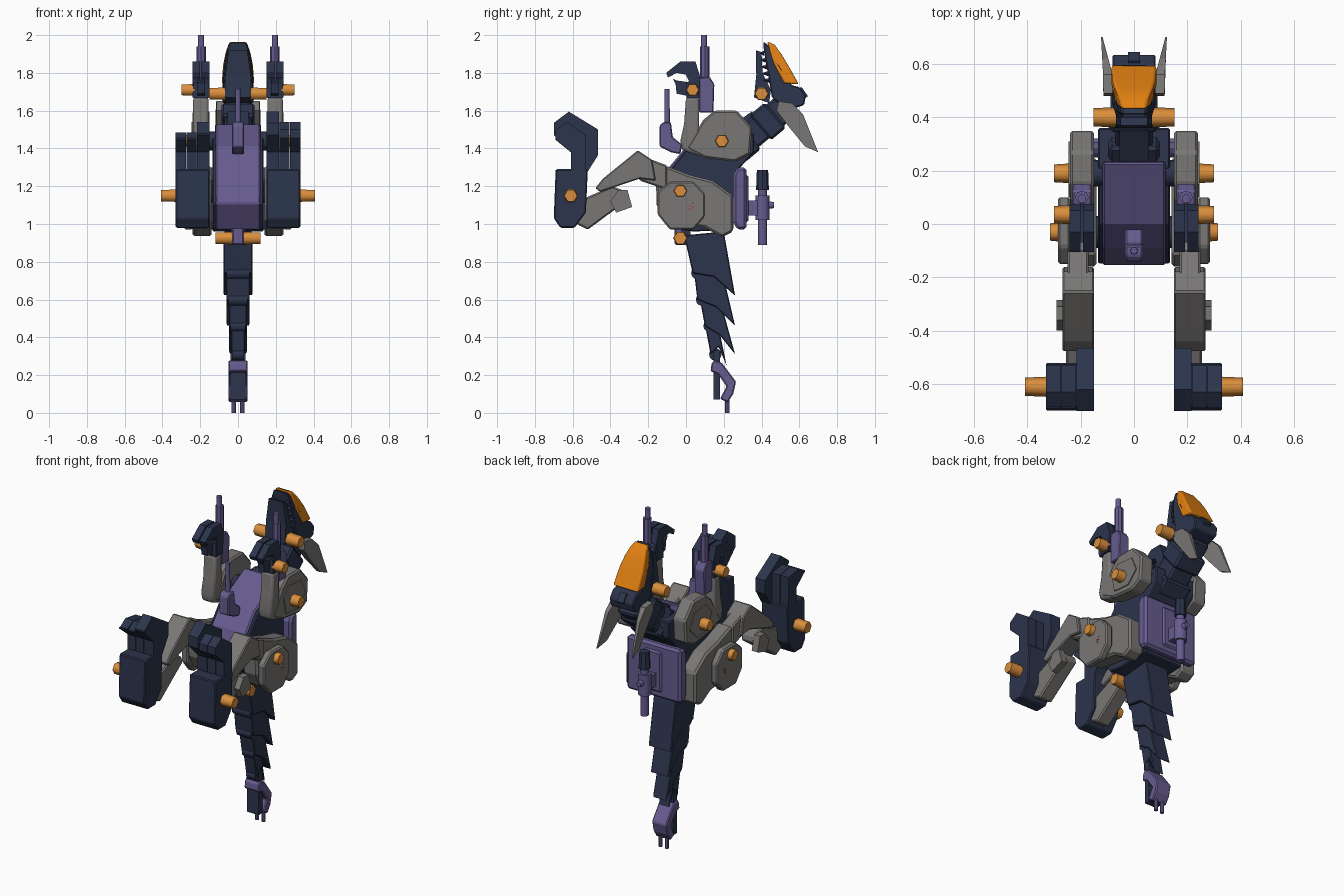
import bpy, bmesh, math
from mathutils import Matrix, Vector


def paint(name, rgb):
    m = bpy.data.materials.new(name)
    m.diffuse_color = (*rgb, 1)
    return m


NAVY = paint("navy", (0.025, 0.035, 0.072))
PURPLE = paint("purple", (0.135, 0.107, 0.280))
GRAY = paint("gray", (0.190, 0.184, 0.178))
ORANGE = paint("pin orange", (0.70, 0.27, 0.045))
CREST = paint("crest orange", (0.75, 0.215, 0.006))
RED = paint("mark red", (0.45, 0.03, 0.03))


def finish(name, bm, mat, mirror=False, bevel=0.0, seg=1, smooth=0):
    bmesh.ops.recalc_face_normals(bm, faces=bm.faces)
    me = bpy.data.meshes.new(name)
    bm.to_mesh(me)
    bm.free()
    me.materials.append(mat)
    ob = bpy.data.objects.new(name, me)
    bpy.context.collection.objects.link(ob)
    if bevel:
        b = ob.modifiers.new("bevel", 'BEVEL')
        b.width, b.segments = bevel, seg
    if mirror:
        ob.modifiers.new("mirror", 'MIRROR')
    if smooth:
        bpy.context.view_layer.objects.active = ob
        ob.select_set(True)
        bpy.ops.object.shade_smooth_by_angle(angle=math.radians(smooth))
        ob.select_set(False)
    return ob


def slab(name, pts, x0, x1, mat, mirror=False, bevel=0.0, width=None, **kw):
    """Side profile (y, z) extruded along x; width(z) optionally scales x."""
    bm = bmesh.new()
    f = bm.faces.new([bm.verts.new((x0, y, z)) for y, z in pts])
    ext = bmesh.ops.extrude_face_region(bm, geom=[f])["geom"]
    for v in ext:
        if isinstance(v, bmesh.types.BMVert):
            v.co.x = x1
    if width:
        for v in bm.verts:
            v.co.x *= width(v.co.z)
    return finish(name, bm, mat, mirror, bevel, **kw)


def box(name, c, size, mat, rx=0.0, mirror=False, bevel=0.0):
    bm = bmesh.new()
    bmesh.ops.create_cube(bm, size=1, matrix=Matrix.Translation(c)
                          @ Matrix.Rotation(rx, 4, 'X') @ Matrix.Diagonal((*size, 1)))
    return finish(name, bm, mat, mirror, bevel)


def rod(name, a, b, r1, r2, mat, n=12, mirror=False, spin=0.0, smooth=None):
    """Cylinder or cone between two points."""
    a, b = Vector(a), Vector(b)
    bm = bmesh.new()
    bmesh.ops.create_cone(bm, cap_ends=True, segments=n, radius1=r1, radius2=r2,
                          depth=(b - a).length, matrix=Matrix.Translation((a + b) / 2)
                          @ (b - a).to_track_quat('Z', 'Y').to_matrix().to_4x4()
                          @ Matrix.Rotation(spin, 4, 'Z'))
    return finish(name, bm, mat, mirror, smooth=smooth or (40 if n > 8 else 0))


# torso
slab("torso", [(0.36, 1.48), (0.22, 1.49), (0.0, 1.39), (-0.08, 1.29), (-0.15, 1.11),
               (-0.05, 0.975), (0.04, 0.96), (0.25, 0.97), (0.27, 1.28), (0.36, 1.38)],
     -0.135, 0.135, NAVY, bevel=0.006)
slab("chest_plate", [(0.23, 1.53), (0.0, 1.41), (-0.09, 1.30), (-0.157, 1.11), (-0.055, 0.97),
                     (0.0, 0.98), (0.1, 1.3), (0.24, 1.45)], -0.118, 0.118, PURPLE, bevel=0.008)
box("pelvis", (0, 0.0, 0.93), (0.08, 0.05, 0.08), NAVY)
box("pelvis_clasp", (0, -0.035, 0.94), (0.062, 0.05, 0.10), PURPLE, bevel=0.006)
slab("back_plate", [(0.25, 1.26), (0.27, 1.30), (0.32, 1.30), (0.32, 0.97), (0.27, 0.97),
                    (0.25, 1.01)], -0.185, 0.185, PURPLE, bevel=0.014)
box("back_ridge", (0, 0.30, 1.135), (0.12, 0.06, 0.25), PURPLE, bevel=0.01)
rod("shoulder_axle", (-0.17, 0.19, 1.44), (0.17, 0.19, 1.44), 0.05, 0.05, NAVY)
rod("hip_axle", (-0.17, -0.03, 1.17), (0.17, -0.03, 1.17), 0.06, 0.06, NAVY)

# back cannon
box("cannon_mount", (0, 0.35, 1.085), (0.05, 0.08, 0.08), PURPLE)
rod("cannon_barrel", (0, 0.405, 0.89), (0, 0.405, 1.20), 0.024, 0.024, PURPLE)
rod("cannon_sleeve", (0, 0.405, 1.02), (0, 0.405, 1.15), 0.038, 0.038, PURPLE)
rod("cannon_muzzle", (0, 0.405, 1.18), (0, 0.405, 1.285), 0.034, 0.030, NAVY, 8)
rod("cannon_knob", (0, 0.42, 1.10), (0, 0.465, 1.10), 0.022, 0.016, PURPLE)

# chest gun
slab("chest_gun", [(-0.14, 1.41), (-0.14, 1.52), (-0.12, 1.54), (-0.08, 1.54), (-0.07, 1.46),
                   (-0.02, 1.42), (-0.03, 1.37), (-0.08, 1.38)], -0.033, 0.033, PURPLE, bevel=0.006)
rod("chest_gun_barrel", (0, -0.10, 1.5), (0, -0.10, 1.715), 0.015, 0.013, PURPLE)

# arms, hands and arm guns
slab("shoulder", [(0.05, 1.48), (0.09, 1.55), (0.15, 1.60), (0.27, 1.60), (0.35, 1.51), (0.34, 1.37),
                  (0.26, 1.33), (0.10, 1.35), (0.0, 1.40)], 0.15, 0.24, GRAY, True, 0.01)
slab("shoulder_cap", [(0.10, 1.48), (0.15, 1.54), (0.27, 1.53), (0.31, 1.44), (0.24, 1.37),
                      (0.12, 1.38)], 0.238, 0.246, GRAY, True)
slab("forearm", [(0.0, 1.67), (0.07, 1.67), (0.07, 1.50), (0.14, 1.39), (0.07, 1.36),
                 (-0.02, 1.39), (-0.03, 1.44), (-0.01, 1.53)], 0.155, 0.238, GRAY, True, 0.015,
     seg=2, smooth=40)
for i, x in enumerate((0.15, 0.20)):
    slab("finger_%d" % i, [(-0.105, 1.80), (-0.03, 1.86), (0.05, 1.86), (0.075, 1.78),
                           (0.065, 1.67), (0.005, 1.67), (0.015, 1.76), (0.0, 1.79),
                           (-0.05, 1.80), (-0.095, 1.775)], x, x + 0.042, NAVY, True)
slab("thumb", [(-0.07, 1.77), (-0.05, 1.76), (0.02, 1.75), (0.05, 1.67), (-0.05, 1.69), (-0.055, 1.74)],
     0.175, 0.215, NAVY, True)
box("palm", (0.195, 0.035, 1.71), (0.085, 0.065, 0.085), NAVY, mirror=True)
slab("arm_gun_grip", [(0.07, 1.59), (0.07, 1.775), (0.125, 1.78), (0.15, 1.74), (0.145, 1.59)],
     0.16, 0.23, PURPLE, True, 0.005)
rod("arm_gun_body", (0.195, 0.10, 1.75), (0.195, 0.10, 1.94), 0.025, 0.025, PURPLE, 8, True)
rod("arm_gun_barrel", (0.195, 0.095, 1.93), (0.195, 0.095, 2.0), 0.016, 0.016, PURPLE, mirror=True)

# hips and legs
slab("hip", [(-0.16, 1.25), (-0.11, 1.31), (0.02, 1.26), (0.14, 1.23), (0.25, 1.15), (0.25, 0.96),
             (0.19, 0.93), (0.10, 0.98), (-0.11, 1.01), (-0.155, 1.10)], 0.14, 0.24, GRAY, True, 0.012)
slab("hip_disc", [(0.10 * r + (-0.025), z) for r, z in
                  ((-1.25, 1.05), (-0.6, 0.97), (0.65, 0.97), (1.25, 1.04), (1.25, 1.16),
                   (0.65, 1.225), (-0.6, 1.225), (-1.25, 1.17))], 0.24, 0.285, GRAY, True, 0.008)
for i, (y, z) in enumerate(((0.02, 1.095), (0.035, 1.11), (0.02, 1.078), (0.035, 1.09))):
    box("hip_mark_%d" % i, (0.284, y, z), (0.006, 0.008, 0.006), RED, mirror=True)
slab("thigh", [(-0.10, 1.18), (-0.10, 1.31), (-0.18, 1.34), (-0.255, 1.39), (-0.29, 1.30),
               (-0.245, 1.23)], 0.17, 0.25, GRAY, True, 0.008)
slab("shin", [(-0.16, 1.23), (-0.18, 1.34), (-0.255, 1.39), (-0.44, 1.24), (-0.48, 1.19),
              (-0.455, 1.17), (-0.245, 1.24)], 0.15, 0.268, GRAY, True, 0.006)
slab("ankle", [(-0.39, 1.20), (-0.31, 1.17), (-0.30, 1.13), (-0.385, 1.07), (-0.52, 0.97),
               (-0.58, 1.0), (-0.53, 1.14)], 0.165, 0.255, GRAY, True, 0.008)
slab("calf_guard", [(-0.40, 1.12), (-0.36, 1.18), (-0.31, 1.18), (-0.285, 1.09), (-0.37, 1.06)],
     0.25, 0.29, GRAY, True)

# feet with hooked toes, the left toes a little lower
slab("foot", [(-0.69, 1.29), (-0.52, 1.29), (-0.53, 1.06), (-0.59, 0.98), (-0.665, 0.98),
              (-0.70, 1.03)], 0.15, 0.33, NAVY, True, 0.006)
INNER = [(-0.70, 1.535), (-0.62, 1.595), (-0.465, 1.50), (-0.465, 1.365), (-0.525, 1.27),
         (-0.61, 1.27), (-0.61, 1.38), (-0.70, 1.47)]
OUTER = [(-0.69, 1.50), (-0.63, 1.54), (-0.53, 1.47), (-0.53, 1.27), (-0.61, 1.27),
         (-0.61, 1.38), (-0.69, 1.455)]
for side, drop in ((1, 0.0), (-1, 0.055)):
    for i, (x0, x1) in enumerate(((0.15, 0.216), (0.219, 0.272), (0.275, 0.33))):
        slab("toe_%d" % i, [(y, z - drop if z > 1.48 else z) for y, z in (OUTER if i else INNER)],
             side * x0, side * x1, NAVY)

# neck: overlapping plates climbing to the head
for i in range(4):
    t = i / 3
    box("neck_%d" % i, (0, 0.30 + 0.20 * t, 1.43 + 0.17 * t),
        (0.19 - 0.04 * (i % 2) - 0.02 * t, 0.105, 0.175 - 0.03 * (i % 2)), NAVY,
        math.radians(40), bevel=0.012)
box("neck_crest", (0, 0.30, 1.525), (0.11, 0.16, 0.06), NAVY, math.radians(35))


# head
def taper(z):
    return 0.081 - 0.04 * max(0.0, (z - 1.72) / 0.25) ** 2.5


slab("skull", [(0.41, 1.965), (0.445, 1.94), (0.495, 1.84), (0.56, 1.735), (0.60, 1.725), (0.635, 1.68),
               (0.625, 1.63), (0.535, 1.60), (0.455, 1.67), (0.435, 1.79), (0.42, 1.87), (0.412, 1.92)],
     -1, 1, NAVY, width=taper, bevel=0.006)
slab("head_crest", [(0.43, 1.967), (0.468, 1.95), (0.505, 1.90), (0.538, 1.845), (0.597, 1.74),
                    (0.52, 1.745), (0.465, 1.85), (0.445, 1.91)], -1.06, 1.06, CREST,
     width=taper, bevel=0.01, seg=3, smooth=40)
box("head_fin", (0, 0.612, 1.69), (0.045, 0.04, 0.06), NAVY, math.radians(35))
slab("jaw", [(0.37, 1.92), (0.40, 1.91), (0.405, 1.80), (0.45, 1.71), (0.44, 1.64), (0.36, 1.67),
             (0.372, 1.79)], -0.85, 0.85, NAVY, width=taper)
for i in range(5):
    z = 1.76 + 0.036 * i
    x = taper(z) * 0.8
    rod("tooth_%d" % i, (x, 0.445 - 0.008 * i, z), (x, 0.402 - 0.002 * i, z), 0.014, 0.002, NAVY, 4, True)
horn = slab("horn", [(0.49, 1.65), (0.56, 1.64), (0.62, 1.58), (0.70, 1.38), (0.63, 1.41),
                     (0.54, 1.52), (0.48, 1.60)], 0.075, 0.115, GRAY, True)
for v in horn.data.vertices:  # horns splay outward and thin toward the tip
    t = max(0.0, (v.co.y - 0.54) / 0.16)
    v.co.x += t * (0.125 - v.co.x) * 0.85

# tail: shrinking spiked plates (front top, back top, tip, front bottom, half width)
for i, (ft, bt, tip, fb, w) in enumerate((
        ((-0.01, 0.94), (0.20, 0.96), (0.26, 0.62), (0.035, 0.74), 0.077),
        ((0.04, 0.77), (0.19, 0.76), (0.26, 0.46), (0.06, 0.60), 0.062),
        ((0.07, 0.62), (0.18, 0.60), (0.26, 0.31), (0.10, 0.46), 0.048),
        ((0.10, 0.47), (0.17, 0.47), (0.215, 0.25), (0.13, 0.31), 0.038))):
    inner = ((fb[0] + tip[0]) / 2, tip[1] + 0.10)
    slab("tail_plate_%d" % i, [ft, bt, tip, inner, fb], -w, w, NAVY, bevel=0.005)
    rod("tail_joint_%d" % i, (-w * 0.8, fb[0] + 0.025, fb[1]), (w * 0.8, fb[0] + 0.025, fb[1]),
        0.033, 0.033, NAVY)
box("tail_end", (0, 0.163, 0.20), (0.08, 0.035, 0.26), NAVY)
slab("stinger", [(0.135, 0.26), (0.15, 0.28), (0.19, 0.265), (0.265, 0.165), (0.25, 0.10),
                 (0.22, 0.055), (0.18, 0.075), (0.215, 0.14), (0.17, 0.205), (0.13, 0.22)],
     -0.05, 0.05, PURPLE, bevel=0.006)
rod("stinger_prong", (0.022, 0.218, 0.0), (0.022, 0.218, 0.11), 0.012, 0.012, PURPLE, 8, True)

# orange pivot pins
for name, y, z, x0, x1, r in (("hand", 0.035, 1.71, 0.23, 0.30, 0.036),
                              ("shoulder", 0.19, 1.44, 0.24, 0.30, 0.037),
                              ("hip", -0.03, 1.175, 0.28, 0.315, 0.036),
                              ("pelvis", -0.03, 0.925, 0.03, 0.12, 0.038),
                              ("jaw", 0.40, 1.69, 0.065, 0.152, 0.038),
                              ("foot", -0.61, 1.15, 0.32, 0.408, 0.038)):
    rod(name + "_pin", (x0, y, z), (x1, y, z), r, r * 0.9, ORANGE, 6, True, math.pi / 6, 65)
